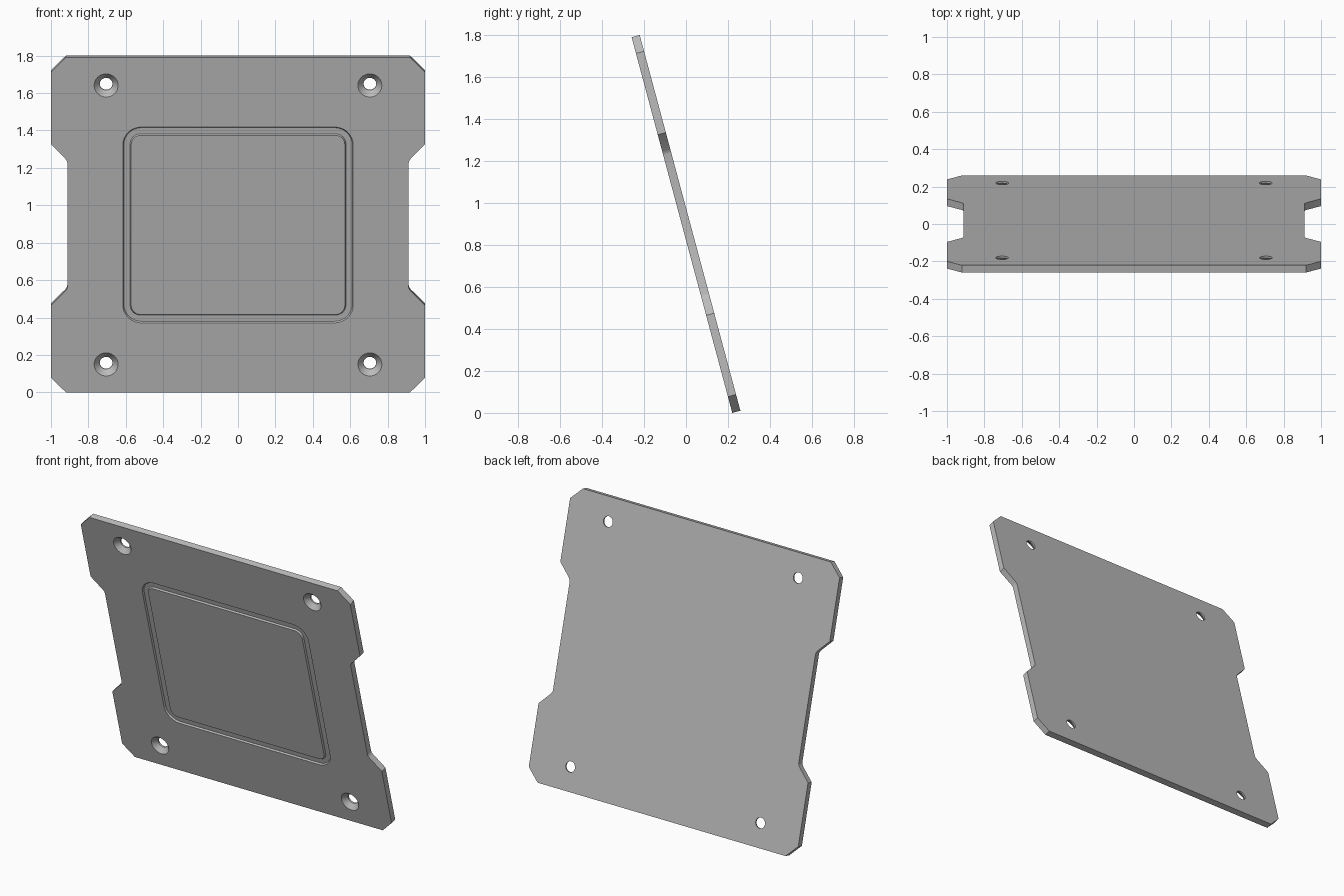
import bpy
import bmesh
import math
from mathutils import Matrix, Vector

if "Cube" in bpy.data.objects:
    bpy.data.objects.remove(bpy.data.objects["Cube"])

HALF_H = 0.9265      # half height along the slope
T = 0.02             # half thickness
TILT = math.radians(15)

grey = bpy.data.materials.new("mid grey")
grey.use_nodes = True
colour = (0.5, 0.5, 0.5, 1)
grey.diffuse_color = colour
grey.node_tree.nodes["Principled BSDF"].inputs["Base Color"].default_value = colour


def rounded_rect(hx, hy, r, z, steps=8):
    """Loop of points around a rectangle with round corners."""
    pts = []
    for i, (sx, sy) in enumerate([(1, 1), (-1, 1), (-1, -1), (1, -1)]):
        for k in range(steps + 1):
            a = math.pi / 2 * (i + k / steps)
            pts.append(Vector((sx * (hx - r) + r * math.cos(a),
                               sy * (hy - r) + r * math.sin(a), z)))
    return pts


def circle(cx, cy, r, z, n=48):
    return [Vector((cx + r * math.cos(2 * math.pi * k / n),
                    cy + r * math.sin(2 * math.pi * k / n), z)) for k in range(n)]


def loft(name, loops, ring=False):
    """Skin a stack of loops; a ring joins last to first, otherwise ends are capped."""
    bm = bmesh.new()
    rows = [[bm.verts.new(p) for p in loop] for loop in loops]
    pairs = list(zip(rows, rows[1:]))
    if ring:
        pairs.append((rows[-1], rows[0]))
    else:
        bm.faces.new(rows[0])
        bm.faces.new(rows[-1])
    n = len(rows[0])
    for a, b in pairs:
        for i in range(n):
            j = (i + 1) % n
            bm.faces.new((a[i], a[j], b[j], b[i]))
    bmesh.ops.recalc_face_normals(bm, faces=bm.faces)
    mesh = bpy.data.meshes.new(name)
    bm.to_mesh(mesh)
    bm.free()
    obj = bpy.data.objects.new(name, mesh)
    bpy.context.collection.objects.link(obj)
    return obj


# Plate outline: one quarter mirrored, with cut corners and side notches
quarter = [(0.912, 0.343), (0.915, 0.354), (0.922, 0.365), (1, 0.4455),
           (1, HALF_H - 0.08), (0.92, HALF_H)]
right_side = [(x, -y) for x, y in reversed(quarter)] + quarter
outline = right_side + [(-x, -y) for x, y in right_side]
plate = loft("plate", [[Vector((x, y, z)) for x, y in outline] for z in (-T, T)])
plate.data.materials.append(grey)

cutters = []
# Countersunk screw holes
for sx in (-1, 1):
    for sy in (-1, 1):
        stack = [(0.034, -T - 0.02), (0.034, -T + 0.01), (0.064, T), (0.084, T + 0.02)]
        cutters.append(loft("hole_cutter",
                            [circle(sx * 0.705, sy * 0.772, r, z) for r, z in stack]))

# Shallow groove around the centre panel, with slightly sloped walls
DEPTH, SLOPE = 0.01, 0.006
outer = (0.616, 0.542, 0.1)
inner = (0.571, 0.496, 0.05)


def offset(rect, d, z):
    return rounded_rect(*(v + d for v in rect), z)


cutters.append(loft("groove_cutter", [
    offset(outer, SLOPE, T + DEPTH), offset(outer, -SLOPE, T - DEPTH),
    offset(inner, SLOPE, T - DEPTH), offset(inner, -SLOPE, T + DEPTH)], ring=True))

for c in cutters:
    c.hide_render = True
    mod = plate.modifiers.new("cut", 'BOOLEAN')
    mod.operation = 'DIFFERENCE'
    mod.solver = 'EXACT'
    mod.object = c

# Bake the cuts and drop the cutters
bpy.context.view_layer.update()
graph = bpy.context.evaluated_depsgraph_get()
baked = bpy.data.meshes.new_from_object(plate.evaluated_get(graph))
plate.modifiers.clear()
plate.data = baked
for c in cutters:
    bpy.data.objects.remove(c)
baked.materials.clear()
baked.materials.append(grey)
for p in baked.polygons:
    p.material_index = 0

# Lean the plate forward and stand it on the ground
baked.transform(Matrix.Rotation(math.pi / 2 + TILT, 4, 'X'))
low = min(v.co.z for v in baked.vertices)
baked.transform(Matrix.Translation((0, 0, -low)))

bpy.ops.object.select_all(action='DESELECT')
plate.select_set(True)
bpy.context.view_layer.objects.active = plate
bpy.ops.object.shade_smooth_by_angle(angle=math.radians(25))
